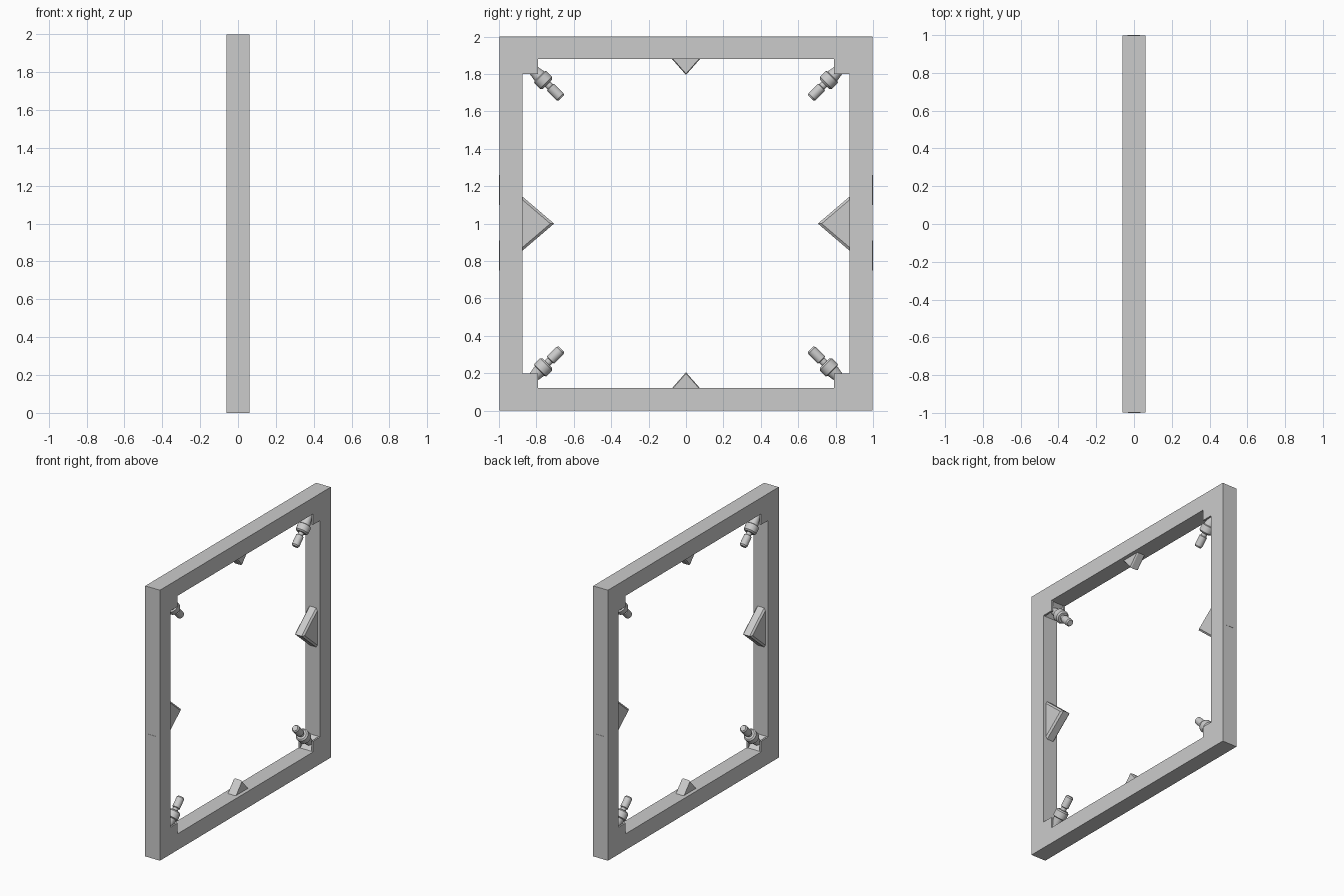
import bpy, bmesh, math
from mathutils import Matrix, Vector

cube = bpy.data.objects.get("Cube")
if cube:
    bpy.data.objects.remove(cube, do_unlink=True)

DEPTH = 0.06           # half thickness along x
SIDE, RAIL = 0.875, 0.12   # inner edge of posts, top of lower rail
OUTER = 0.998


def make_object(name, bm):
    bmesh.ops.recalc_face_normals(bm, faces=bm.faces)
    mesh = bpy.data.meshes.new(name)
    bm.to_mesh(mesh)
    bm.free()
    obj = bpy.data.objects.new(name, mesh)
    bpy.context.scene.collection.objects.link(obj)
    return obj


def loft(bm, rings, closed=False):
    """Join equal-length rings of (x, y, z) points, capped or looped."""
    loops = [[bm.verts.new(p) for p in ring] for ring in rings]
    pairs = list(zip(loops, loops[1:]))
    if closed:
        pairs.append((loops[-1], loops[0]))
    else:
        bm.faces.new(loops[0])
        bm.faces.new(loops[-1])
    for a, b in pairs:
        for i in range(len(a)):
            j = (i + 1) % len(a)
            bm.faces.new((a[i], a[j], b[j], b[i]))


def prism(bm, outline, x0, x1):
    loft(bm, [[(x, y, z) for y, z in outline] for x in (x0, x1)])


def rect(y, z0, z1):
    return [(-y, z0), (y, z0), (y, z1), (-y, z1)]


# Square frame: a closed loft of outer and inner outlines
bm = bmesh.new()
outer, inner = rect(OUTER, 0, 2), rect(SIDE, RAIL, 2 - RAIL)
loft(bm, [[(x, y, z) for y, z in o] for o, x in
          ((outer, -DEPTH), (outer, DEPTH), (inner, DEPTH), (inner, -DEPTH))], closed=True)
make_object("frame", bm)


# Pointed wedges at the middle of each inner edge, with chamfered rims
def wedge(name, base, direction, half_width, height, half_x, chamfer):
    base, up = Vector(base), Vector(direction)
    across = Vector((0, -up.z, up.y))
    rings = []
    for x, s in ((-half_x, 1 - chamfer), (-half_x * 0.7, 1),
                 (half_x * 0.7, 1), (half_x, 1 - chamfer)):
        offset = base + Vector((x, 0, 0))
        rings.append([offset - across * half_width * s,
                      offset + across * half_width * s,
                      offset + up * height * s])
    bm = bmesh.new()
    loft(bm, rings)
    make_object(name, bm)


for label, s in (("front", -1), ("back", 1)):
    wedge(label + "_wedge", (0, s * SIDE, 1), (0, -s, 0), 0.145, 0.17, 0.037, 0.12)
for label, s in (("bottom", -1), ("top", 1)):
    wedge(label + "_wedge", (0, 0, 1 + s * (1 - RAIL)), (0, 0, -s), 0.075, 0.085, 0.033, 0.08)

# Lathe profile of a corner pin: radius, distance from the corner
PIN = [(0, 0.05), (0.022, 0.05), (0.036, 0.13), (0.046, 0.135), (0.046, 0.18),
       (0.036, 0.19), (0.02, 0.19), (0.02, 0.21), (0.027, 0.214),
       (0.027, 0.285), (0.02, 0.295), (0, 0.295)]


def corner(label, sy, sz):
    cy, cz = sy * SIDE, 1 + sz * (1 - RAIL)

    def place(points):
        return [(cy - sy * a, cz - sz * b) for a, b in points]

    # Side cheeks around a pocket, with a diagonal gusset inside
    bm = bmesh.new()
    square = place([(0, 0), (0.085, 0), (0.085, 0.08), (0, 0.08)])
    for s in (-1, 1):
        prism(bm, square, s * DEPTH, s * (DEPTH - 0.013))
    prism(bm, place([(0, 0), (0.08, 0), (0, 0.08)]), -0.047, 0.047)
    make_object(label + "_bracket", bm)

    # Pin pointing toward the centre of the opening
    bm = bmesh.new()
    verts = [bm.verts.new((r, 0, t)) for r, t in PIN]
    edges = [bm.edges.new(pair) for pair in zip(verts, verts[1:])]
    bmesh.ops.spin(bm, geom=verts + edges, axis=(0, 0, 1), cent=(0, 0, 0),
                   angle=math.tau, steps=24, use_merge=True)
    bmesh.ops.remove_doubles(bm, verts=bm.verts, dist=0.0001)
    aim = Vector((0, -sy, -sz)).to_track_quat('Z', 'Y').to_matrix().to_4x4()
    bm.transform(Matrix.Translation((0, cy, cz)) @ aim)
    pin = make_object(label + "_pin", bm)
    bpy.ops.object.select_all(action='DESELECT')
    pin.select_set(True)
    bpy.context.view_layer.objects.active = pin
    bpy.ops.object.shade_smooth_by_angle(angle=math.radians(30))


for fb, sy in (("front", -1), ("back", 1)):
    for tb, sz in (("bottom", -1), ("top", 1)):
        corner(f"{tb}_{fb}", sy, sz)

# Hairline seams on the outer faces of the posts, turned half round for the back
for label, s in (("front", -1), ("back", 1)):
    bm = bmesh.new()
    for centre, size in (((0.033, 0.83), (0.002, 0.16)),
                         ((0.033, 1.18), (0.002, 0.16)),
                         ((0, 0.91), (0.066, 0.002))):
        m = (Matrix.Translation((-s * centre[0], s * OUTER, centre[1]))
             @ Matrix.Diagonal((size[0], 0.004, size[1], 1)))
        bmesh.ops.create_cube(bm, size=1, matrix=m)
    make_object(label + "_seams", bm)
